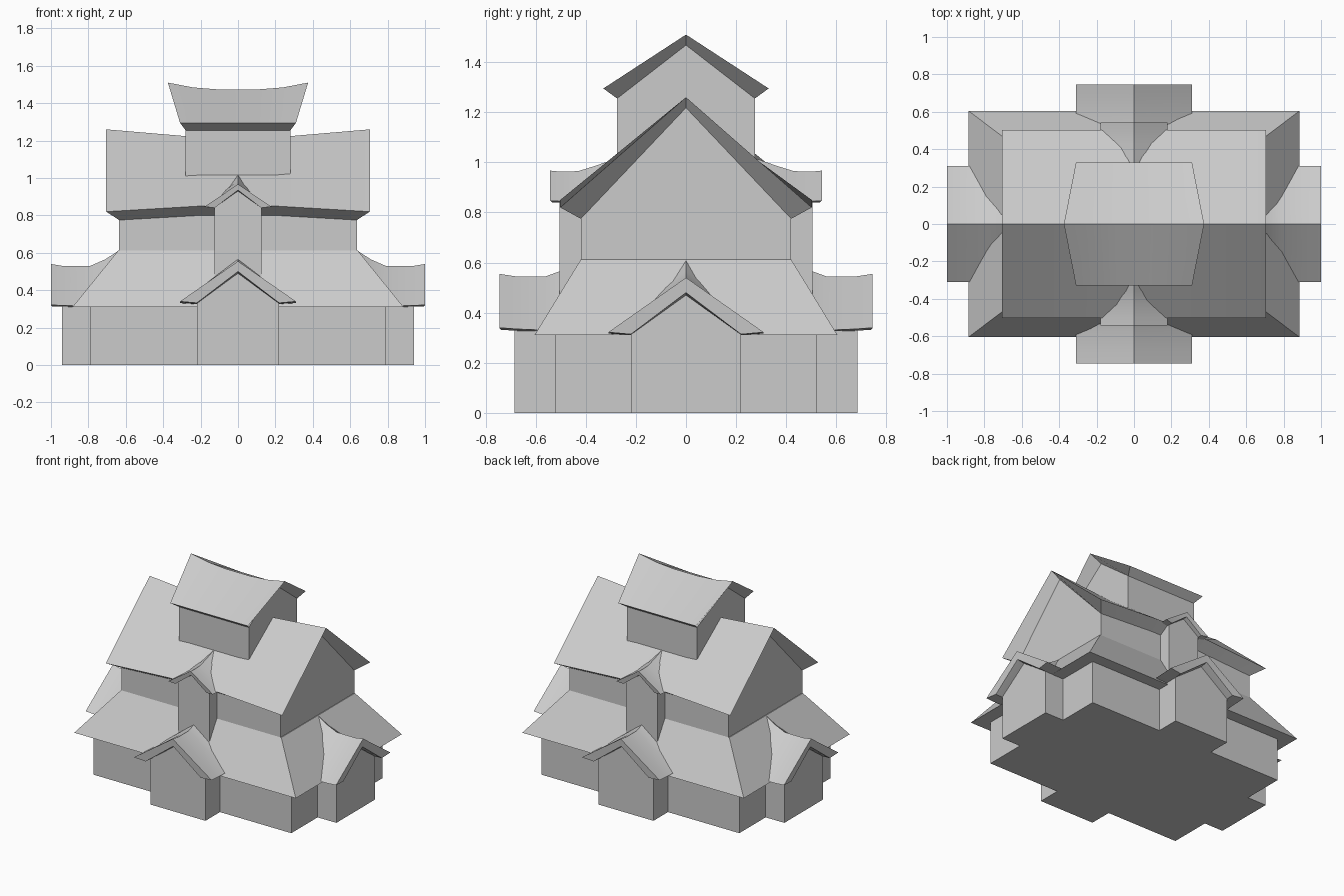
import bpy, bmesh, math
from mathutils import Matrix

if "Cube" in bpy.data.objects:
    bpy.data.objects.remove(bpy.data.objects["Cube"])


def loft(name, rings, angle=0, smooth=False):
    """Closed skin through rings of equal point count, turned about z."""
    bm = bmesh.new()
    vr = [[bm.verts.new(p) for p in r] for r in rings]
    n = len(vr[0])
    for a, b in zip(vr, vr[1:]):
        for j in range(n):
            k = (j + 1) % n
            bm.faces.new((a[j], a[k], b[k], b[j]))
    for r in (vr[0], vr[-1]):
        if n == 6:  # roof section: cap each slope separately
            bm.faces.new((r[0], r[1], r[4], r[5]))
            bm.faces.new((r[1], r[2], r[3], r[4]))
        else:
            bm.faces.new(r)
    bmesh.ops.transform(bm, matrix=Matrix.Rotation(math.radians(angle), 4, 'Z'), verts=bm.verts)
    bmesh.ops.recalc_face_normals(bm, faces=bm.faces)
    me = bpy.data.meshes.new(name)
    bm.to_mesh(me)
    bm.free()
    ob = bpy.data.objects.new(name, me)
    bpy.context.collection.objects.link(ob)
    if smooth:
        bpy.ops.object.select_all(action='DESELECT')
        ob.select_set(True)
        bpy.context.view_layer.objects.active = ob
        bpy.ops.object.shade_smooth_by_angle(angle=math.radians(30))
    return ob


def rect(hx, hy, z):
    return [(-hx, -hy, z), (hx, -hy, z), (hx, hy, z), (-hx, hy, z)]


def gable_wall(name, t0, t1, hw, zb, ze, zr, angle=0):
    """Pentagon prism running along local x."""
    loft(name, [[(t, -hw, zb), (t, -hw, ze), (t, 0, zr), (t, hw, ze), (t, hw, zb)]
                for t in (t0, t1)], angle)


def gable_roof(name, stations, hw, hwb, angle=0):
    """Stations: ridge t, eave t, underside t, ridge z, eave z, under-ridge z, under-eave z."""
    loft(name, [[(te, -hw, ze), (tr, 0, zr), (te, hw, ze),
                 (tb, hwb, zeb), (tb, 0, zrb), (tb, -hwb, zeb)]
                for tr, te, tb, zr, ze, zrb, zeb in stations], angle, True)


def mirrored(half):
    return [(-a, -b, -c, *z) for a, b, c, *z in half] + \
           [(a, b, c, *z) for a, b, c, *z in reversed(half)]


# ground floor and sloping skirt roof
loft("ground_floor", [rect(.79, .52, 0), rect(.79, .52, .315)])
loft("skirt_roof", [rect(.885, .605, .31), rect(.64, .42, .612)])

# upper storey with sagging gable roof
gable_wall("upper_storey", -.635, .635, .42, .6, .80, 1.218)
gable_roof("main_roof", mirrored([
    (.705, .705, .635, 1.26, .82, 1.218, .775),
    (.2, .2, .2, 1.217, .85, 1.175, .80)]), .502, .42)

# top tower with flared ridge
gable_wall("tower_wall", -.28, .28, .275, .98, 1.262, 1.468)
gable_roof("tower_roof", mirrored([
    (.375, .31, .28, 1.51, 1.295, 1.468, 1.255),
    (.24, .20, .19, 1.484, 1.295, 1.44, 1.255),
    (.10, .09, .09, 1.473, 1.295, 1.43, 1.255)]), .33, .275)

# gabled bays: front and back, then both sides
for label, ang in (("front", -90), ("back", 90)):
    gable_wall(label + "_bay", .45, .685, .22, 0, .335, .49, ang)
    gable_roof(label + "_bay_roof", [
        (.745, .745, .74, .555, .34, .50, .332),
        (.68, .68, .68, .545, .335, .49, .328),
        (.56, .56, .56, .545, .33, .49, .325),
        (.50, .50, .50, .567, .33, .50, .325),
        (.42, .42, .42, .61, .35, .51, .33)], .31, .22, ang)
    # upper dormer
    gable_wall(label + "_dormer", .38, .505, .125, .45, .845, .93, ang)
    gable_roof(label + "_dormer_roof", [
        (.542, .542, .535, .967, .847, .935, .84),
        (.50, .50, .50, .963, .845, .93, .84),
        (.43, .43, .43, .965, .845, .925, .84),
        (.36, .36, .36, .987, .85, .925, .84),
        (.28, .28, .28, 1.015, .86, .93, .84)], .178, .125, ang)

for label, ang in (("right", 0), ("left", 180)):
    gable_wall(label + "_bay", .72, .94, .22, 0, .32, .475, ang)
    gable_roof(label + "_bay_roof", [
        (1.0, 1.0, .995, .54, .322, .48, .314),
        (.94, .94, .94, .53, .318, .47, .312),
        (.79, .79, .79, .53, .315, .47, .31),
        (.71, .71, .71, .565, .33, .48, .31),
        (.64, .64, .64, .61, .35, .49, .31)], .31, .22, ang)
